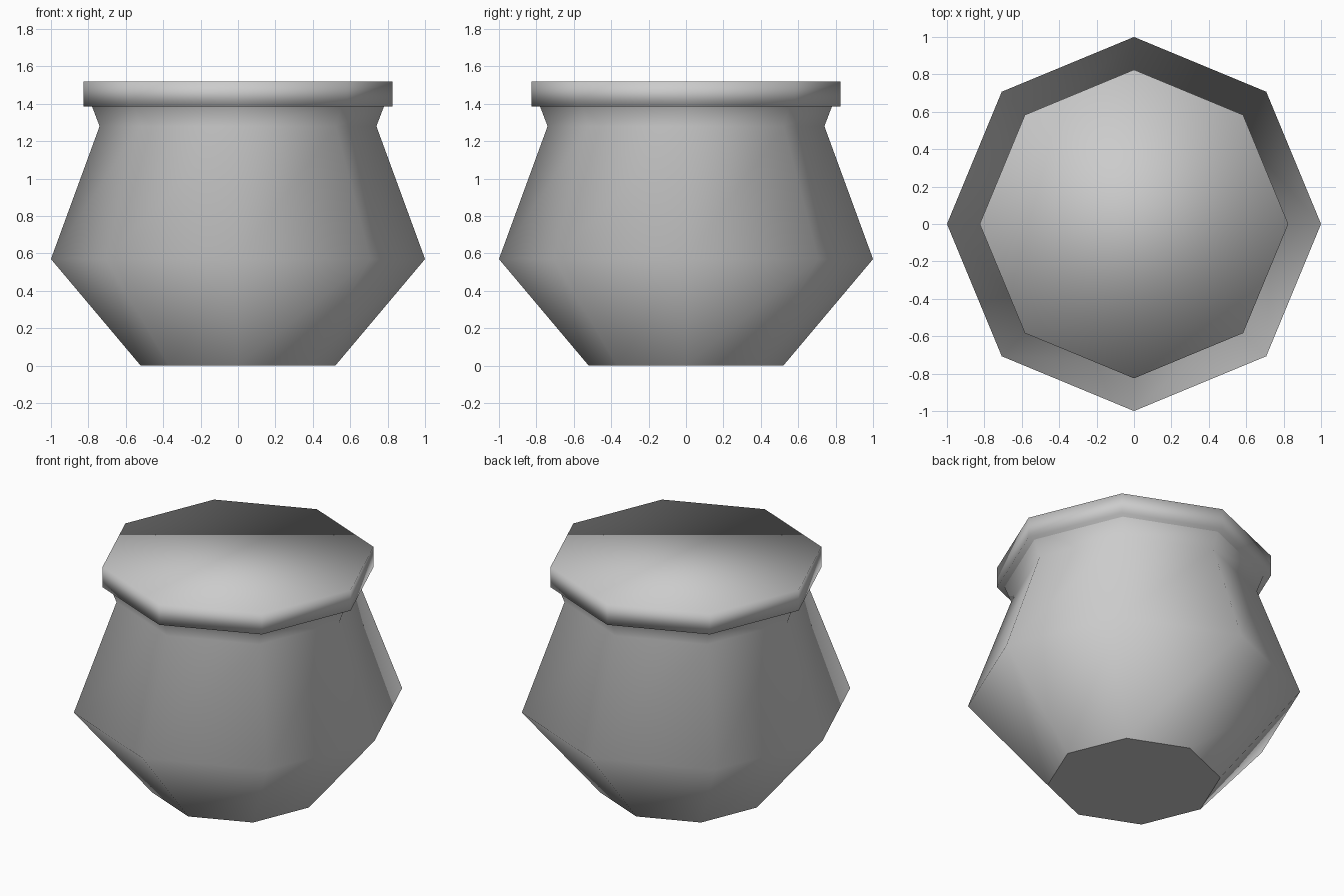
import bpy
import bmesh
from math import cos, sin, tau

SIDES = 8

cube = bpy.data.objects.get("Cube")
if cube:
    bpy.data.objects.remove(cube, do_unlink=True)


def make_material(name, rgb):
    mat = bpy.data.materials.new(name)
    mat.use_nodes = True
    color = (*rgb, 1.0)
    mat.diffuse_color = color
    mat.node_tree.nodes["Principled BSDF"].inputs["Base Color"].default_value = color
    return mat


def lathe(name, profile, mat, cap_bottom=False, cap_top=False, flat_bottom=False):
    """Revolve a (radius, height) profile, listed from bottom to top."""
    bm = bmesh.new()
    rings = [[bm.verts.new((r * cos(tau * i / SIDES), r * sin(tau * i / SIDES), z))
              for i in range(SIDES)] for r, z in profile]
    for low, high in zip(rings, rings[1:]):
        for i in range(SIDES):
            j = (i + 1) % SIDES
            bm.faces.new((low[i], low[j], high[j], high[i]))
    for face in bm.faces:
        face.smooth = True
    if cap_bottom:
        bm.faces.new(rings[0][::-1]).smooth = not flat_bottom
    if cap_top:
        bm.faces.new(rings[-1]).smooth = True
    mesh = bpy.data.meshes.new(name)
    bm.to_mesh(mesh)
    bm.free()
    mesh.materials.append(mat)
    obj = bpy.data.objects.new(name, mesh)
    bpy.context.collection.objects.link(obj)
    return obj


grey = make_material("plain grey", (0.6, 0.6, 0.6))

# Pot body: narrow base, wide belly, pinched neck, flared lip
lathe("pot_body", [(0.52, 0), (1.0, 0.57), (0.74, 1.28), (0.78, 1.385)],
      grey, cap_bottom=True, flat_bottom=True)

# Lid: closed disc, softly shaded across its edges
lathe("pot_lid", [(0.825, 1.385), (0.825, 1.52)], grey,
      cap_bottom=True, cap_top=True)
